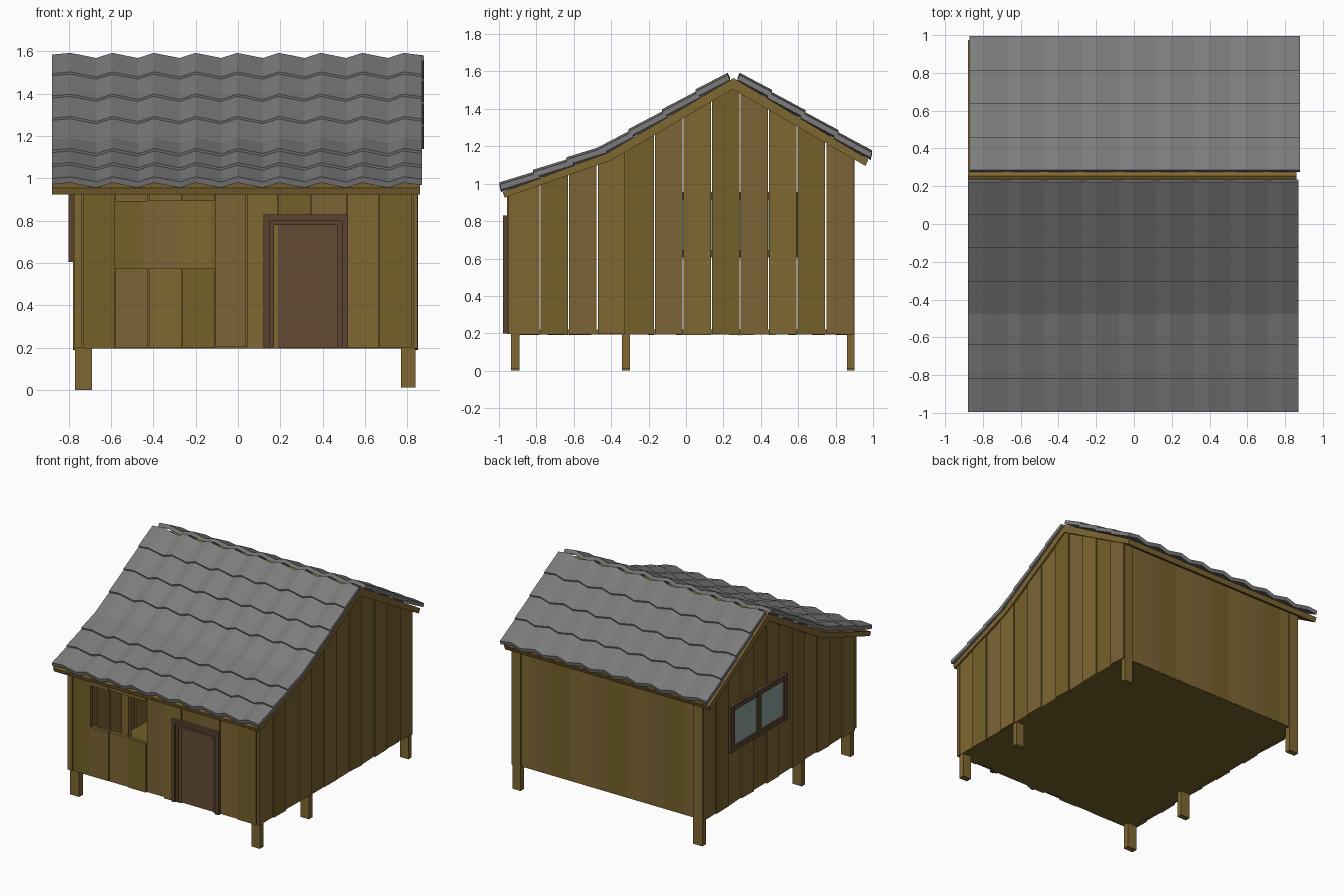
import bpy, bmesh, random

if "Cube" in bpy.data.objects:
    bpy.data.objects.remove(bpy.data.objects["Cube"])
random.seed(4)


def mat(name, rgb):
    m = bpy.data.materials.new(name)
    m.diffuse_color = (*rgb, 1)
    m.use_nodes = True
    m.node_tree.nodes["Principled BSDF"].inputs["Base Color"].default_value = m.diffuse_color
    return m


WOOD = [mat("wood_a", (0.21, 0.135, 0.032)), mat("wood_b", (0.175, 0.115, 0.022)),
        mat("wood_c", (0.20, 0.125, 0.035))]
TRIM = mat("trim", (0.10, 0.055, 0.028))
DOOR = mat("door_wood", (0.13, 0.07, 0.035))
GLASS = mat("glass", (0.25, 0.36, 0.35))
SLATE = mat("slate", (0.20, 0.20, 0.20))


def loft(name, sections, material):
    """Skin matching closed sections and cap both ends."""
    bm = bmesh.new()
    rings = [[bm.verts.new(p) for p in s] for s in sections]
    n = len(rings[0])
    for a, b in zip(rings, rings[1:]):
        for i in range(n):
            j = (i + 1) % n
            bm.faces.new((a[i], a[j], b[j], b[i]))
    bm.faces.new(rings[0])
    bm.faces.new(rings[-1])
    bmesh.ops.recalc_face_normals(bm, faces=bm.faces)
    me = bpy.data.meshes.new(name)
    bm.to_mesh(me)
    bm.free()
    me.materials.append(material)
    ob = bpy.data.objects.new(name, me)
    bpy.context.collection.objects.link(ob)
    return ob


def prism(name, yz, x0, x1, material):
    return loft(name, [[(x, y, z) for y, z in yz] for x in (x0, x1)], material)


def box(name, x0, x1, y0, y1, z0, z1, material):
    return prism(name, [(y0, z0), (y1, z0), (y1, z1), (y0, z1)], x0, x1, material)


def along(points, y):
    """Height of a polyline at y (end segments extrapolate)."""
    k = max(i for i in range(len(points) - 1) if i == 0 or points[i][0] <= y)
    (ya, za), (yb, zb) = points[k], points[k + 1]
    return za + (zb - za) * (y - ya) / (yb - ya)


# Roof board
UNDER = [(-0.97, 0.925), (-0.40, 1.125), (0.25, 1.505), (0.96, 1.095)]
OVER = [(-0.98, 0.955), (-0.42, 1.165), (0.255, 1.565), (0.975, 1.13)]
prism("roof_boards", UNDER + OVER[::-1], -0.88, 0.86, WOOD[0])


# Corrugated tile courses: uneven zigzag across x
def tile_course(name, upper, lower, x0, x1):
    """upper and lower are (y, z) of the course underside."""
    xs = [(x0, 0.004)]
    for k in range(-2, 9):
        for x, h in ((-0.67 + 0.197 * k, -0.012), (-0.595 + 0.197 * k, 0.012)):
            if x0 + 0.02 < x < x1 - 0.02:
                xs.append((x, h))
    xs.append((x1, 0.0))
    (yu, zu), (yl, zl) = upper, lower
    n = 0.012 if yl < yu else -0.012
    loft(name, [[(x, yl, zl + h), (x, yu, zu + h), (x, yu - n, zu + h + 0.026),
                 (x, yl - n * 0.6, zl + h + 0.028)] for x, h in xs], SLATE)


LOW, STEEP, BACK = OVER[:2], OVER[1:3], OVER[2:]
courses = [(STEEP, 0.235 - 0.178 * i, 0.235 - 0.178 * (i + 1)) for i in range(4)]
courses += [(LOW, -0.44 - 0.18 * i, -0.455 - 0.178 * (i + 1)) for i in range(3)]
courses += [(BACK, 0.275 + 0.178 * i, 0.275 + 0.178 * (i + 1)) for i in range(4)]
for i, (line, yu, yl) in enumerate(courses):
    s = 0 if line is not BACK else 0.01
    yo = 0.02 if yl < yu else -0.02
    if i in (0, 7):
        yo = 0
    tile_course(f"tile_course_{i + 1}", (yu + yo, along(line, yu + yo) + 0.002),
                (yl, along(line, yl) + 0.016), -0.88 + s, 0.87 + s)

# Floor and back wall
box("floor", -0.77, 0.84, -0.93, 0.89, 0.195, 0.22, WOOD[1])
N = 10
for i in range(N):
    w = 1.61 / N
    box(f"back_plank_{i + 1}", -0.77 + w * i, -0.77 + w * (i + 1), 0.865, 0.892,
        0.2, 1.15, WOOD[i % 3])

# Posts
for side, xa, xb in (("left", -0.77, -0.69), ("right", 0.77, 0.84)):
    for part, ya, yb in (("front", -0.935, -0.89), ("middle", -0.342, -0.30), ("back", 0.86, 0.902)):
        foot = 0.0 if side == "left" else 0.012
        box(f"{side}_{part}_post", xa, xb, ya, yb, foot, along(UNDER, ya) + 0.01, WOOD[0])


# Gable planks, tops cut to the roof line
def gable_plank(name, y0, y1, x0, x1, z0, z1, material):
    bottom = [(y0, z0 + random.uniform(-0.006, 0.004)), (y1, z0 + random.uniform(-0.006, 0.004))]
    if z1:
        top = [(y1, z1), (y0, z1)]
    else:
        kinks = [p for p in UNDER[1:3] if y0 < p[0] < y1]
        top = [(y1, along(UNDER, y1))] + kinks + [(y0, along(UNDER, y0))]
        top = [(y, z + 0.01) for y, z in top]
    prism(name, bottom + top, x0, x1, material)


EDGES = [-0.935] + [-0.78 + 0.1527 * i for i in range(12)]
for side in ("left", "right"):
    for i, (ya, yb) in enumerate(zip(EDGES, EDGES[1:])):
        ya, yb = ya + 0.003, yb - 0.003
        off = 0.006 * (i % 2)
        x0, x1 = (0.818 + off, 0.844 + off) if side == "right" else (-0.78 + off, -0.754 + off)
        name = f"{side}_plank_{i + 1}"
        if side == "left" and ya > -0.05 and yb < 0.62:
            gable_plank(name + "_lower", ya, yb, x0, x1, 0.195, 0.63, WOOD[i % 3])
            gable_plank(name + "_upper", ya, yb, x0, x1, 0.93, None, WOOD[i % 3])
        else:
            gable_plank(name, ya, yb, x0, x1, 0.195, None, WOOD[i % 3])

# Front planks, leaving the open window and the doorway
FX = [-0.775, -0.735, -0.58, -0.423, -0.265, -0.108, 0.04, 0.19, 0.345, 0.515, 0.665, 0.825, 0.85]
for i, (xa, xb) in enumerate(zip(FX, FX[1:])):
    if -0.6 < xa < -0.2:
        spans = [(0.2, 0.575), (0.893, 0.955)]
    elif 0.15 < xa < 0.5:
        spans = [(0.80, 0.955)]
    else:
        spans = [(0.2, 0.955)]
    for j, (za, zb) in enumerate(spans):
        off = 0.006 * (i % 2)
        box(f"front_plank_{i + 1}_{j + 1}", xa + 0.002, xb - 0.002, -0.958 + off, -0.93 + off,
            za + random.uniform(-0.005, 0.003), zb, WOOD[i % 3])

# Door with two-step frame
box("door", 0.15, 0.50, -0.952, -0.935, 0.2, 0.80, DOOR)
for k, (xa, xb, zt, w, yf) in enumerate(((0.12, 0.52, 0.83, 0.028, -0.978),
                                         (0.145, 0.495, 0.804, 0.025, -0.966))):
    box(f"door_frame_left_{k}", xa, xa + w, yf, -0.935, 0.2, zt, TRIM)
    box(f"door_frame_right_{k}", xb - w, xb, yf, -0.935, 0.2, zt, TRIM)
    box(f"door_frame_top_{k}", xa + w, xb - w, yf, -0.935, zt - w, zt, TRIM)

# Left gable window with two panes
box("window_glass", -0.788, -0.782, -0.06, 0.57, 0.63, 0.93, GLASS)
for k, (ya, yb) in enumerate(((-0.09, -0.045), (0.235, 0.275), (0.555, 0.60))):
    box(f"window_upright_{k + 1}", -0.802, -0.755, ya, yb, 0.605, 0.955, TRIM)
for k, (za, zb) in enumerate(((0.605, 0.645), (0.915, 0.955))):
    box(f"window_rail_{k + 1}", -0.80, -0.755, -0.085, 0.595, za, zb, TRIM)
